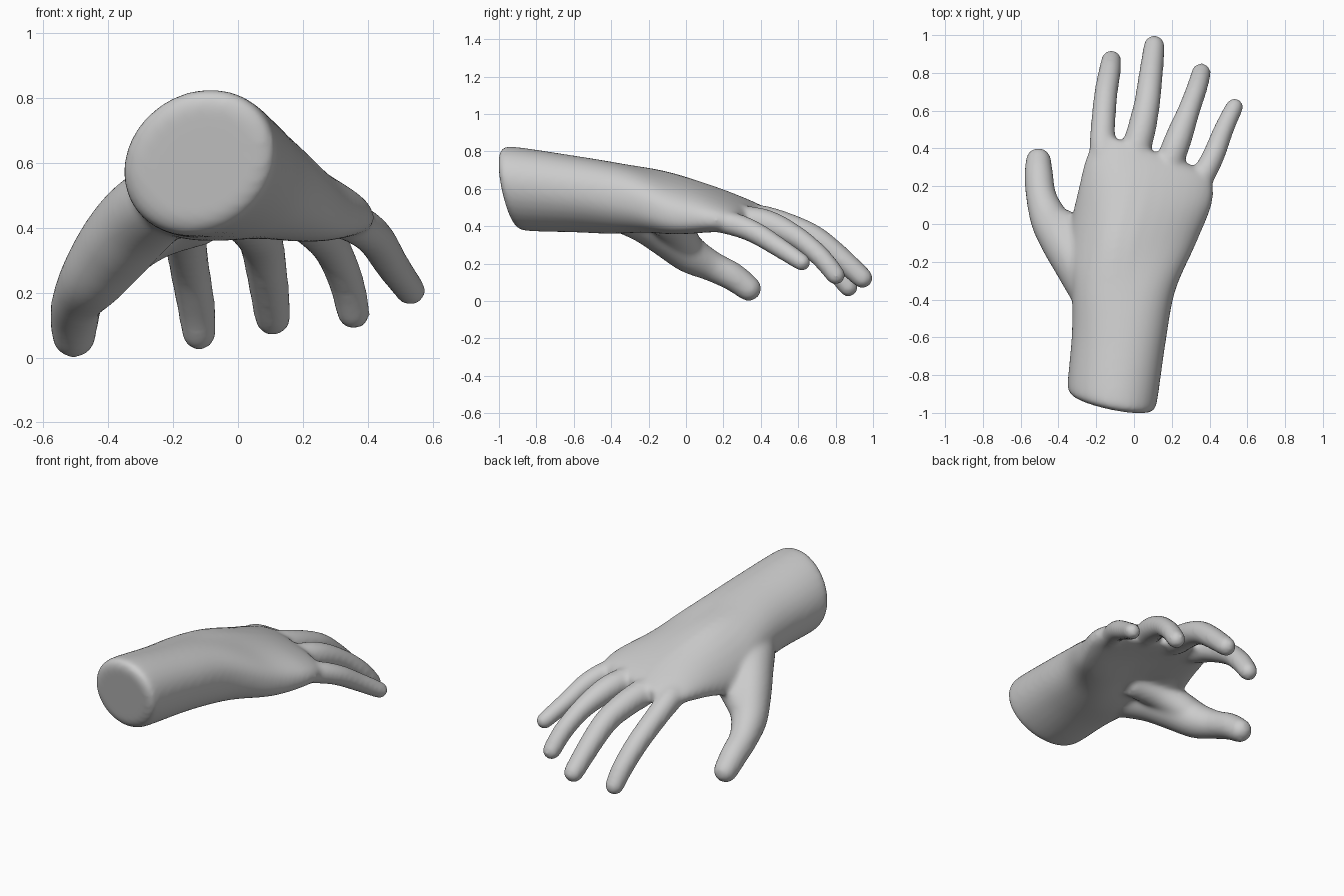
import bpy, bmesh, math
from mathutils import Vector

if "Cube" in bpy.data.objects:
    bpy.data.objects.remove(bpy.data.objects["Cube"])

SIDES = 32
clay = bpy.data.materials.new("Clay Grey")
clay.use_nodes = True
clay.diffuse_color = (0.6, 0.6, 0.6, 1)
clay.node_tree.nodes["Principled BSDF"].inputs["Base Color"].default_value = (0.6, 0.6, 0.6, 1)


def spline(keys, steps=6):
    """Catmull-Rom interpolation through tuples of any length."""
    out = []
    for i in range(len(keys) - 1):
        p0, p1, p2 = keys[max(i - 1, 0)], keys[i], keys[i + 1]
        p3 = keys[min(i + 2, len(keys) - 1)]
        for s in range(steps):
            t = s / steps
            out.append([0.5 * (2 * b + (c - a) * t + (2 * a - 5 * b + 4 * c - d) * t * t
                               + (3 * b - a - 3 * c + d) * t ** 3)
                        for a, b, c, d in zip(p0, p1, p2, p3)])
    out.append(list(keys[-1]))
    return out


def skin(bm, rings):
    """Bridge closed rings of points and cap both ends."""
    vs = [[bm.verts.new(p) for p in r] for r in rings]
    for a, b in zip(vs, vs[1:]):
        for i in range(SIDES):
            j = (i + 1) % SIDES
            bm.faces.new((a[i], a[j], b[j], b[i]))
    bm.faces.new(vs[0][::-1])
    bm.faces.new(vs[-1])


def finger(bm, keys):
    """Round tube through (x, y, z, radius) keys with a domed tip."""
    pts = spline(keys)
    rings = []

    def ring(c, t, r):
        side = t.cross(Vector((0, 0, 1))).normalized()
        up = side.cross(t)
        rings.append([c + r * (math.cos(a) * side + math.sin(a) * up)
                      for a in (2 * math.pi * k / SIDES for k in range(SIDES))])

    for i, p in enumerate(pts):
        a, b = pts[max(i - 1, 0)], pts[min(i + 1, len(pts) - 1)]
        t = (Vector(b[:3]) - Vector(a[:3])).normalized()
        ring(Vector(p[:3]), t, p[3])
    for k in range(1, 7):
        a = k * math.radians(14)
        ring(Vector(p[:3]) + t * p[3] * math.sin(a), t, p[3] * math.cos(a))
    skin(bm, rings)


def arm_and_palm(bm, keys):
    """Oval sections: y, cx, cz, half width, half height, side slope, thumb-side droop,
    shear x, shear z, roundness (1 = ellipse, less = boxier)."""
    rings = []
    for y, cx, cz, w, h, slope, droop, kx, kz, rnd in spline(keys):
        ring = []
        for k in range(SIDES):
            a = 2 * math.pi * k / SIDES
            c, s = math.cos(a), math.sin(a)
            u = w * math.copysign(abs(c) ** rnd, c)
            v = h * math.copysign(abs(s) ** rnd, s) - slope * u
            if u < 0:
                v -= droop * u * u
            ring.append((cx + u, y - kx * u - kz * v, cz + v))
        rings.append(ring)
    skin(bm, rings)


bm = bmesh.new()
arm_and_palm(bm, [
    (-0.955, -0.117, 0.60, 0.185, 0.172, -0.12, 0, 0.18, 0.18, 1),
    (-0.94, -0.117, 0.60, 0.22, 0.207, -0.12, 0, 0.18, 0.18, 1),
    (-0.89, -0.114, 0.60, 0.238, 0.224, -0.12, 0, 0.16, 0.16, 1),
    (-0.60, -0.08, 0.573, 0.25, 0.205, -0.09, 0, 0.05, 0.05, 0.95),
    (-0.35, -0.055, 0.548, 0.275, 0.188, 0.0, 0.3, 0, 0, 0.87),
    (-0.10, -0.01, 0.538, 0.34, 0.15, 0.24, 1.8, 0, 0, 0.8),
    (0.15, 0.06, 0.498, 0.355, 0.107, 0.18, 1.0, 0.1, 0, 0.82),
    (0.31, 0.08, 0.462, 0.325, 0.077, 0.12, 0.5, 0.2, 0, 0.85),
    (0.39, 0.08, 0.438, 0.25, 0.052, 0.12, 0.4, 0.35, 0, 0.9)])

# Thumb and the web joining it to the palm
finger(bm, [(-0.14, -0.50, 0.53, 0.11), (-0.235, -0.33, 0.48, 0.12), (-0.305, -0.20, 0.425, 0.125),
            (-0.375, -0.09, 0.345, 0.12), (-0.445, 0.02, 0.25, 0.103), (-0.490, 0.14, 0.185, 0.082),
            (-0.503, 0.25, 0.13, 0.077), (-0.506, 0.335, 0.067, 0.069)])
finger(bm, [(-0.10, -0.12, 0.45, 0.10), (-0.26, -0.065, 0.395, 0.095), (-0.39, 0.0, 0.30, 0.085)])
# Index finger
finger(bm, [(-0.13, 0.20, 0.475, 0.05), (-0.163, 0.37, 0.445, 0.07), (-0.165, 0.5, 0.39, 0.066),
            (-0.150, 0.68, 0.28, 0.063), (-0.13, 0.80, 0.165, 0.06), (-0.12, 0.868, 0.075, 0.054)])
# Middle finger
finger(bm, [(0.0, 0.20, 0.475, 0.05), (0.01, 0.38, 0.44, 0.076), (0.04, 0.50, 0.41, 0.076),
            (0.068, 0.63, 0.365, 0.07), (0.08, 0.72, 0.315, 0.067), (0.094, 0.83, 0.225, 0.063),
            (0.107, 0.943, 0.123, 0.057)])
# Ring finger
finger(bm, [(0.15, 0.16, 0.455, 0.05), (0.195, 0.34, 0.435, 0.072), (0.238, 0.46, 0.405, 0.072),
            (0.29, 0.60, 0.335, 0.06), (0.333, 0.72, 0.235, 0.056), (0.356, 0.80, 0.138, 0.053)])
# Little finger
finger(bm, [(0.29, 0.06, 0.43, 0.045), (0.355, 0.23, 0.415, 0.062), (0.42, 0.36, 0.37, 0.06),
            (0.475, 0.50, 0.285, 0.054), (0.532, 0.62, 0.206, 0.048)])

mesh = bpy.data.meshes.new("hand")
bmesh.ops.recalc_face_normals(bm, faces=bm.faces)
bm.to_mesh(mesh)
bm.free()
mesh.materials.append(clay)
hand = bpy.data.objects.new("hand", mesh)
bpy.context.collection.objects.link(hand)

# Fuse the parts into one skin, then blend the joints
fuse = hand.modifiers.new("Fuse", 'REMESH')
fuse.mode = 'VOXEL'
fuse.voxel_size = 0.012
fuse.use_smooth_shade = True
blend = hand.modifiers.new("Blend", 'SMOOTH')
blend.factor = 0.5
blend.iterations = 22
